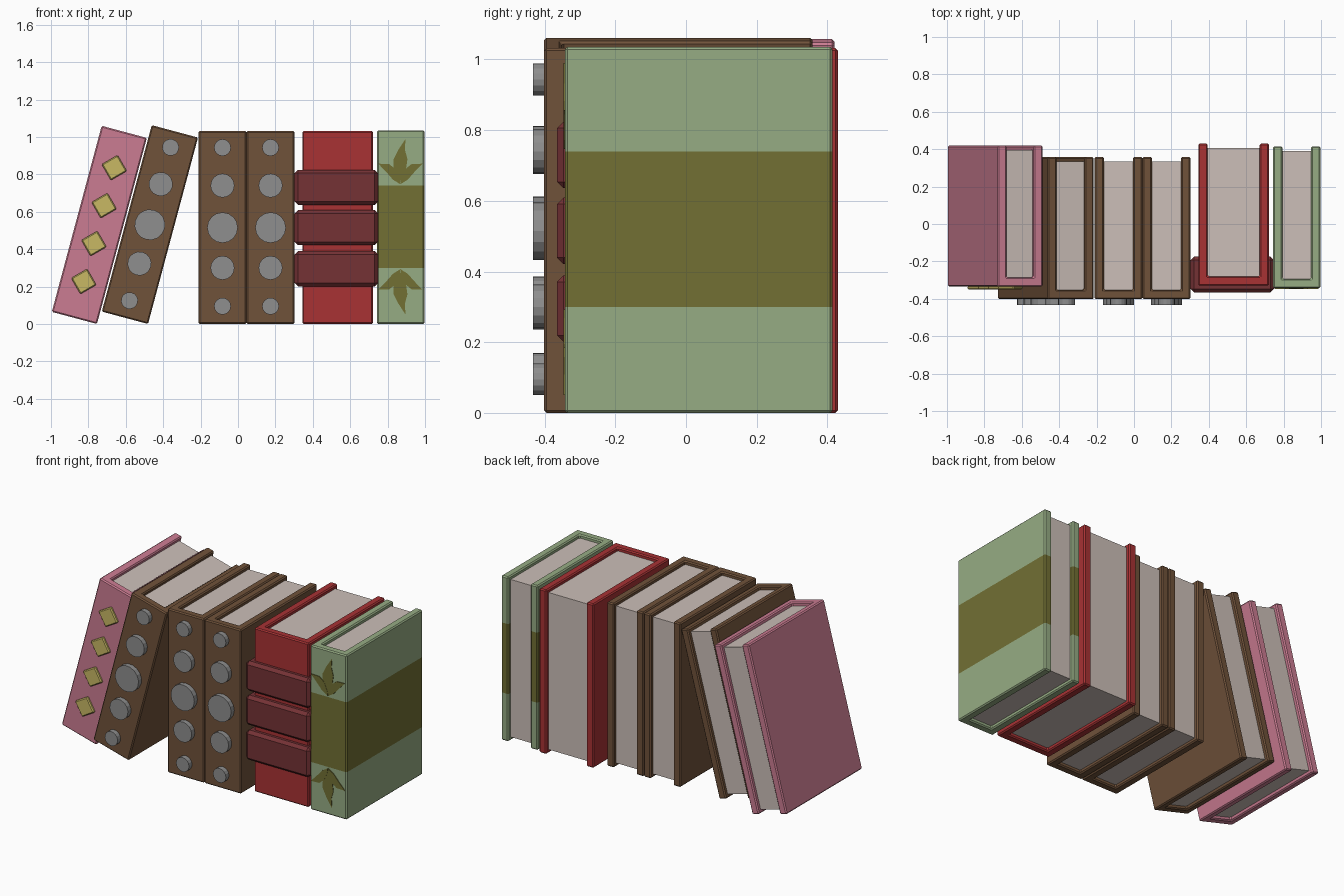
import bpy, bmesh, math
from mathutils import Matrix, Vector

if "Cube" in bpy.data.objects:
    bpy.data.objects.remove(bpy.data.objects["Cube"])


def mat(name, r, g, b):
    m = bpy.data.materials.new(name)
    lin = [((c / 255 + 0.055) / 1.055) ** 2.4 for c in (r, g, b)]
    m.diffuse_color = (*lin, 1)
    m.use_nodes = True
    m.node_tree.nodes["Principled BSDF"].inputs["Base Color"].default_value = m.diffuse_color
    return m


PINK = mat("pink", 203, 124, 146)
BROWN = mat("brown", 112, 82, 58)
RED = mat("red", 168, 50, 52)
MAROON = mat("maroon", 117, 50, 53)
GREEN = mat("sage green", 150, 172, 132)
OLIVE = mat("olive", 114, 112, 52)
GOLD = mat("gold", 200, 184, 100)
GREY = mat("stud grey", 142, 142, 142)
PAPER = mat("paper", 204, 191, 184)


def finish(name, bm, mats, M=Matrix()):
    bmesh.ops.recalc_face_normals(bm, faces=bm.faces)
    bm.transform(M)
    me = bpy.data.meshes.new(name)
    bm.to_mesh(me)
    bm.free()
    for m in mats:
        me.materials.append(m)
    ob = bpy.data.objects.new(name, me)
    bpy.context.collection.objects.link(ob)
    return ob


def prism(points, depth):
    """Extrude a flat 3D polygon along a vector."""
    bm = bmesh.new()
    f = bm.faces.new([bm.verts.new(p) for p in points])
    ext = bmesh.ops.extrude_face_region(bm, geom=[f])
    vs = [v for v in ext["geom"] if isinstance(v, bmesh.types.BMVert)]
    bmesh.ops.translate(bm, verts=vs, vec=Vector(depth))
    return bm


def box(x0, x1, y0, y1, z0, z1):
    return prism([(x0, y0, z0), (x1, y0, z0), (x1, y1, z0), (x0, y1, z0)], (0, 0, z1 - z0))


def bevel(bm, w):
    bmesh.ops.recalc_face_normals(bm, faces=bm.faces)
    bmesh.ops.bevel(bm, geom=bm.edges[:], offset=w, segments=1, affect='EDGES', profile=0.5)


T = 0.05  # board thickness


def book(name, x_right, w, y0, y1, h, color, tilt=0, stripe=None):
    """U-shaped cover plus recessed page block; pivot is the lower right corner."""
    M = Matrix.Translation((x_right, 0, 0)) @ Matrix.Rotation(math.radians(tilt), 4, 'Y')
    prof = [(-w, y0), (0, y0), (0, y1), (-T, y1), (-T, y0 + T),
            (T - w, y0 + T), (T - w, y1), (-w, y1)]
    bm = prism([(x, y, 0) for x, y in prof], (0, 0, h))
    bevel(bm, 0.007)
    mats = [color]
    if stripe:
        mats.append(OLIVE)
        for z in stripe:
            bmesh.ops.bisect_plane(bm, geom=bm.verts[:] + bm.edges[:] + bm.faces[:],
                                   plane_co=(0, 0, z), plane_no=(0, 0, 1))
        for f in bm.faces:
            if stripe[0] < f.calc_center_median().z < stripe[1] and abs(f.normal.z) < 0.5:
                f.material_index = 1
    finish(name + "_cover", bm, mats, M)
    pages = box(T - w - 0.002, -T + 0.002, y0 + T - 0.002, y1 - 0.024, 0.022, h - 0.022)
    finish(name + "_pages", pages, [PAPER], M)
    return M


def stud(name, M, x, y, z, r, depth, sides, color, chamfer=0):
    a = [2 * math.pi * i / sides for i in range(sides)]
    bm = prism([(x + r * math.cos(t), y + 0.005, z + r * math.sin(t)) for t in a],
               (0, -depth - 0.005, 0))
    if chamfer:
        bevel(bm, chamfer)
    finish(name, bm, [color], M)


# Pink leaning book with gold diamond studs
M = book("pink_book", -0.754, 0.25, -0.335, 0.42, 1.03, PINK, 15)
for i in range(4):
    stud(f"gold_diamond_{i}", M, -0.127, -0.335, 0.201 + 0.21 * i, 0.07, 0.016, 4, GOLD, 0.006)

# Three brown books with round metal studs
STUDS = [(0.095, 0.045), (0.30, 0.064), (0.515, 0.082), (0.74, 0.064), (0.943, 0.045)]
for n, (x, tilt) in enumerate([(-0.481, 15), (0.045, 0), (0.302, 0)]):
    M = book(f"brown_book_{n}", x, 0.256, -0.402, 0.358, 1.032, BROWN, tilt)
    for i, (z, r) in enumerate(STUDS):
        stud(f"metal_stud_{n}_{i}", M, -0.128, -0.402, z, r, 0.031, 16, GREY)

# Thick red book with raised maroon bands across the spine
book("red_book", 0.722, 0.378, -0.33, 0.43, 1.032, RED)
for i, z in enumerate((0.295, 0.515, 0.73)):
    bm = box(0.303, 0.749, -0.365, -0.175, z - 0.094, z + 0.094)
    bevel(bm, 0.018)
    finish(f"spine_band_{i}", bm, [MAROON])

# Green book with olive stripe and leaf sprigs
book("green_book", 0.997, 0.254, -0.343, 0.415, 1.035, GREEN, stripe=(0.30, 0.74))
CENTRE = [(0, 0.02), (-0.035, 0.085), (-0.038, 0.135), (-0.01, 0.19), (0.028, 0.248),
          (0.024, 0.19), (0.038, 0.14), (0.03, 0.085)]
SIDE = [(0, 0.005), (-0.04, 0.03), (-0.075, 0.07), (-0.118, 0.115), (-0.06, 0.113),
        (-0.025, 0.085), (-0.004, 0.035)]
LEAVES = {"centre": CENTRE, "left": SIDE, "right": [(-u, v) for u, v in SIDE]}
for where, base, s in (("top", 0.742, 1), ("bottom", 0.298, -1)):
    for side, pts in LEAVES.items():
        k = 0.003 if side == "centre" else 0.004
        bm = prism([(0.868 + u, -0.342, base + s * v) for u, v in pts], (0, -k - 0.001, 0))
        finish(f"{where}_{side}_leaf", bm, [OLIVE])
